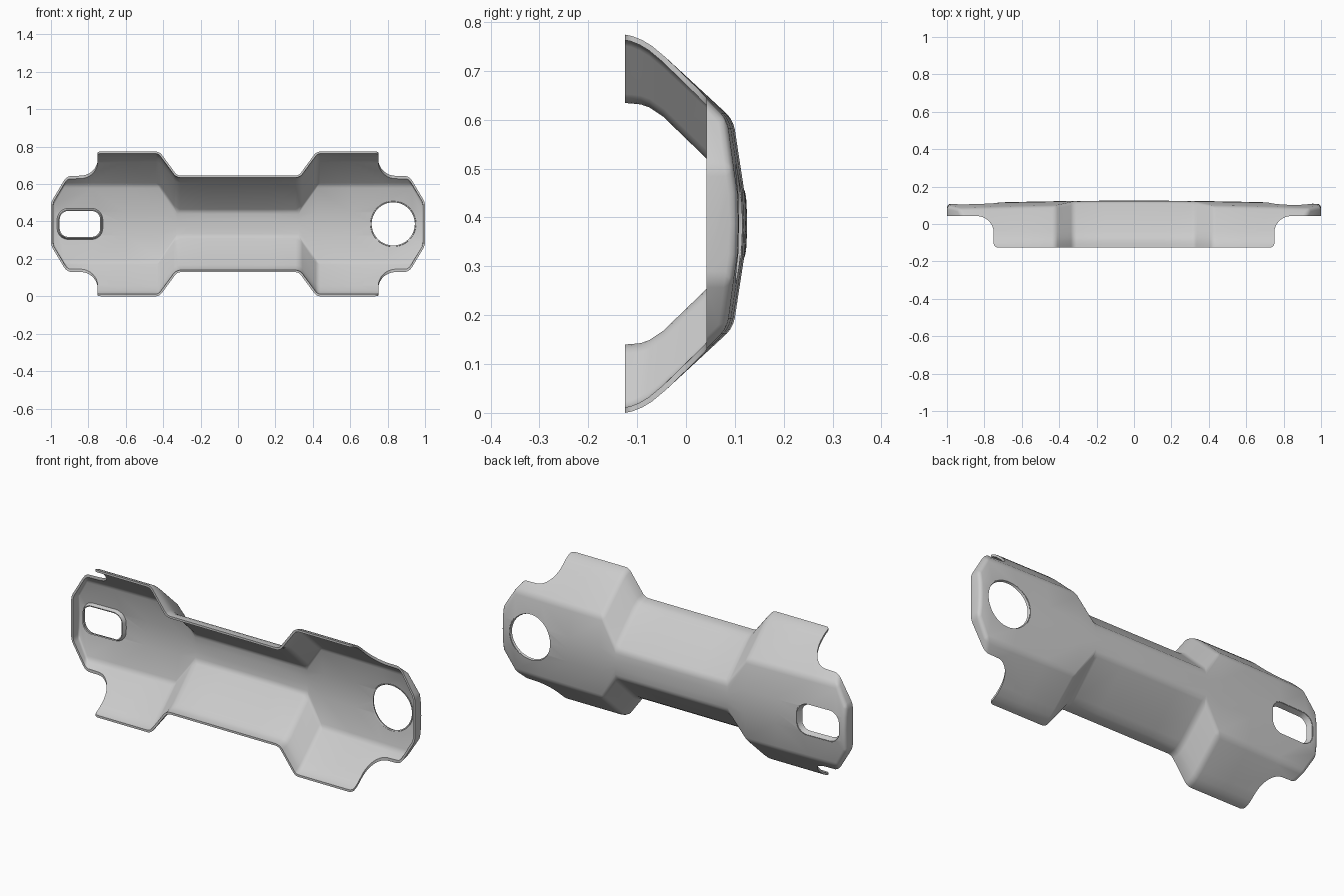
import bpy, bmesh, math
from mathutils import Vector

if "Cube" in bpy.data.objects:
    bpy.data.objects.remove(bpy.data.objects["Cube"])

ZC = 0.387          # mid height
BACK = -0.2         # temporary closing plane, trimmed away later


def plate(x, dz):
    """Gently crowned main plate."""
    return 0.125 - 0.018 * x * x - 0.55 * dz * dz


def orient(bm):
    """Make a closed mesh face outwards."""
    bm.normal_update()
    bmesh.ops.recalc_face_normals(bm, faces=bm.faces[:])
    if bm.calc_volume(signed=True) < 0:
        bmesh.ops.reverse_faces(bm, faces=bm.faces[:])


def make_object(name, bm):
    me = bpy.data.meshes.new(name)
    bm.to_mesh(me)
    bm.free()
    ob = bpy.data.objects.new(name, me)
    bpy.context.collection.objects.link(ob)
    return ob


def bridge(bm, a, b):
    for i in range(len(a)):
        j = (i + 1) % len(a)
        bm.faces.new((a[i], a[j], b[j], b[i]))


def prism(name, points, direction):
    """Closed prism from a planar outline."""
    bm = bmesh.new()
    a = [bm.verts.new(p) for p in points]
    b = [bm.verts.new(Vector(p) + Vector(direction)) for p in points]
    bridge(bm, a, b)
    bm.faces.new(a)
    bm.faces.new(b[::-1])
    orient(bm)
    ob = make_object(name, bm)
    ob.hide_render = True
    return ob


def rounded(cx, hx, hz, r, n=14):
    """Rounded rectangle outline as (x, dz)."""
    pts = []
    for q, (sx, sz) in enumerate([(1, 1), (-1, 1), (-1, -1), (1, -1)]):
        for i in range(n):
            a = math.pi / 2 * (q + (i + 0.5) / n)
            pts.append((cx + sx * (hx - r) + r * math.cos(a),
                        sz * (hz - r) + r * math.sin(a)))
    return pts


def apply_modifiers(ob):
    bpy.ops.object.select_all(action='DESELECT')
    ob.select_set(True)
    bpy.context.view_layer.objects.active = ob
    bpy.ops.object.convert(target='MESH')


def smooth(ob):
    apply_modifiers(ob)
    bpy.ops.object.shade_smooth_by_angle(angle=math.radians(32))


def subtract(ob, cutter):
    """Boolean cut, trying the next solver if one gives nothing."""
    for solver, own in (('EXACT', False), ('EXACT', True), ('MANIFOLD', False), ('FLOAT', False)):
        m = ob.modifiers.new("cut", 'BOOLEAN')
        m.operation = 'DIFFERENCE'
        m.solver = solver
        m.object = cutter
        if solver == 'EXACT':
            m.use_self = own
        dg = bpy.context.evaluated_depsgraph_get()
        dg.update()
        if len(ob.evaluated_get(dg).data.polygons) > 50:
            apply_modifiers(ob)
            return
        ob.modifiers.remove(m)


# Body: flange sections swept along x, wide at the ends and narrow in the middle
ys = [BACK, -0.125, -0.11, -0.09, -0.07, -0.04]
wide = [0.389, 0.387, 0.384, 0.376, 0.364, 0.339]
narrow = [0.262, 0.258, 0.257, 0.255, 0.248, 0.228]
half = [0.16, 0.325, 0.42, 0.6, 0.78, 1.0]
stations = [-x for x in reversed(half)] + [0] + half

bm = bmesh.new()
rings = []
for x in stations:
    side, crease = (narrow, 0.073) if abs(x) < 0.4 else (wide, 0.213)
    upper = [(y, d) for y, d in zip(ys, side)]
    mid = [(plate(x, crease * t), crease * t) for t in (1, 0.3, 0, -0.3, -1)]
    lower = [(y, -d) for y, d in reversed(upper)]
    rings.append([bm.verts.new((x, y, ZC + d)) for y, d in upper + mid + lower])
for a, b in zip(rings, rings[1:]):
    bridge(bm, a, b)
bm.faces.new(rings[0])
bm.faces.new(rings[-1])
orient(bm)

# Chamfered end corners
for sx in (-1, 1):
    for sz in (-1, 1):
        cut = bmesh.ops.bisect_plane(
            bm, geom=bm.verts[:] + bm.edges[:] + bm.faces[:], dist=1e-5,
            plane_co=(sx, 0, ZC + sz * 0.115),
            plane_no=Vector((sx * 0.143, 0, sz * 0.085)).normalized(), clear_outer=True)
        edges = [e for e in cut['geom_cut'] if isinstance(e, bmesh.types.BMEdge)]
        bmesh.ops.holes_fill(bm, edges=edges, sides=0)
orient(bm)
backs = [f for f in bm.faces if all(v.co.y < BACK + 0.01 for v in f.verts)]
bmesh.ops.delete(bm, geom=backs, context='FACES')
body = make_object("bracket_shell", bm)

bev = body.modifiers.new("soft_bends", 'BEVEL')
bev.width = 0.018
bev.segments = 3
bev.limit_method = 'ANGLE'
bev.angle_limit = math.radians(19)
bev.use_clamp_overlap = False
sol = body.modifiers.new("sheet", 'SOLIDIFY')
sol.thickness = 0.011
sol.offset = -1
sol.use_even_offset = True
apply_modifiers(body)

# Trim outline seen from the top: lug corners, scooped notch and end lip
edge = [(1.2, -0.4), (1.2, 0.042), (0.84, 0.042)]
edge += [(0.84 + 0.09 * math.cos(a), -0.048 + 0.09 * math.sin(a))
         for a in [math.pi / 2 * (1 + i / 14) for i in range(1, 15)]]
edge += [(0.73 + 0.02 * math.cos(a), -0.105 - 0.02 * math.sin(a))
         for a in [math.pi / 2 * i / 5 for i in range(6)]]
outline = edge + [(-x, y) for x, y in reversed(edge)]
cutters = [prism("trim_cutter", [(x, y, -0.3) for x, y in outline], (0, 0, 1.5))]

# Slot on the left, round hole on the right
holes = {"slot": (-0.845, 0.122, 0.083, 0.06, 0.03, 0.011),
         "round_hole": (0.83, 0.122, 0.122, 0.122, 0.014, 0.004)}
for name, (cx, hx, hz, r, depth, inset) in holes.items():
    cutters.append(prism(name + "_cutter",
                         [(x, -0.05, ZC + d) for x, d in rounded(cx, hx, hz, r)], (0, 0.4, 0)))
    # Shallow inward collar around the opening
    bm = bmesh.new()
    top = [bm.verts.new((x, plate(x, d) - 0.003, ZC + d))
           for x, d in rounded(cx, hx, hz, r)]
    low = [bm.verts.new((x, plate(x, d) - depth, ZC + d))
           for x, d in rounded(cx, hx - inset, hz - inset, r - inset)]
    bridge(bm, top, low)
    collar = make_object(name + "_collar", bm)
    s = collar.modifiers.new("sheet", 'SOLIDIFY')
    s.thickness = 0.006
    s.offset = 0
    smooth(collar)

for c in cutters:
    subtract(body, c)
smooth(body)
for c in cutters:
    bpy.data.objects.remove(c)
